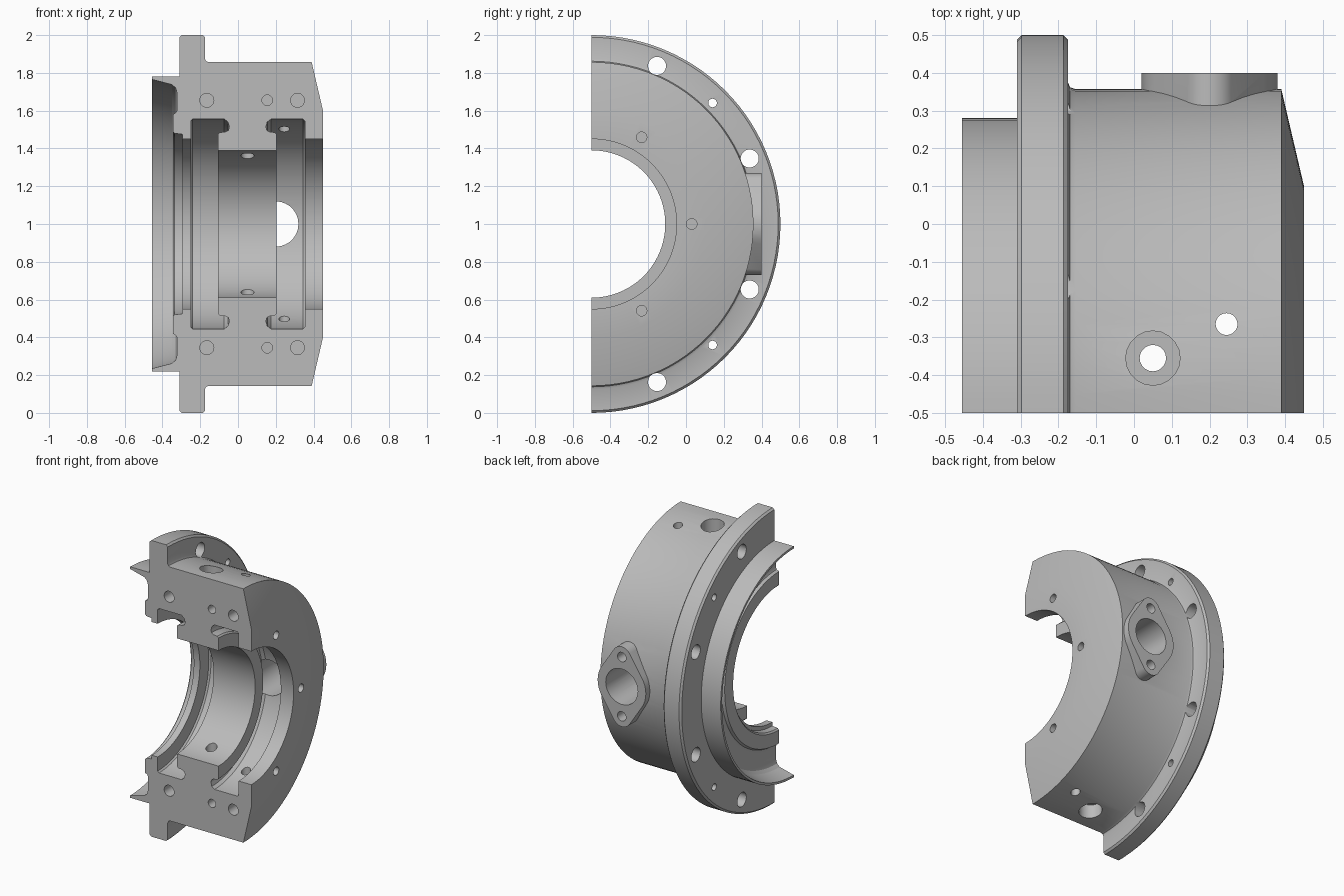
import bpy, bmesh, math
from mathutils import Matrix, Vector

cube = bpy.data.objects.get("Cube")
if cube:
    bpy.data.objects.remove(cube, do_unlink=True)

AXIS_Y, AXIS_Z = -0.5, 1.0
STEPS = 56

metal = bpy.data.materials.new("plain grey metal")
metal.use_nodes = True
GREY = (0.5, 0.5, 0.5, 1)
metal.diffuse_color = GREY
metal.node_tree.nodes["Principled BSDF"].inputs["Base Color"].default_value = GREY


def make_object(name, bm):
    bmesh.ops.recalc_face_normals(bm, faces=bm.faces)
    mesh = bpy.data.meshes.new(name)
    bm.to_mesh(mesh)
    bm.free()
    mesh.materials.append(metal)
    obj = bpy.data.objects.new(name, mesh)
    bpy.context.collection.objects.link(obj)
    return obj


def revolve_half(name, profile):
    """Sweep a closed (x, radius) profile through half a turn and cap it."""
    bm = bmesh.new()
    rings = []
    for i in range(STEPS + 1):
        a = math.pi * i / STEPS
        rings.append([bm.verts.new((x, AXIS_Y + r * math.sin(a), AXIS_Z + r * math.cos(a)))
                      for x, r in profile])
    n = len(profile)
    for a, b in zip(rings, rings[1:]):
        for j in range(n):
            k = (j + 1) % n
            bm.faces.new((a[j], a[k], b[k], b[j]))
    bm.faces.new(rings[0])
    bm.faces.new(rings[-1])
    return make_object(name, bm)


def combine(target, tool, operation):
    mod = target.modifiers.new("combine", "BOOLEAN")
    mod.operation = operation
    mod.solver = "EXACT"
    mod.object = tool
    bpy.context.view_layer.objects.active = target
    bpy.ops.object.modifier_apply(modifier=mod.name)
    bpy.data.objects.remove(tool, do_unlink=True)


def drill(target, start, end, radius, sides=20):
    """Cut a round hole from start to end."""
    start, end = Vector(start), Vector(end)
    d = end - start
    turn = d.to_track_quat("Z", "Y").to_matrix().to_4x4()
    bm = bmesh.new()
    bmesh.ops.create_cone(bm, cap_ends=True, segments=sides, radius1=radius, radius2=radius,
                          depth=d.length, matrix=Matrix.Translation((start + end) / 2) @ turn)
    cutter = make_object("drill_cutter", bm)
    cutter.hide_render = True
    combine(target, cutter, "DIFFERENCE")


# Cross-section of the housing: outside first, then the bore with two grooves
outside = [(-0.455, 0.78), (-0.31, 0.78), (-0.31, 0.988), (-0.298, 1.0), (-0.187, 1.0),
           (-0.175, 0.988), (-0.175, 0.875), (-0.169, 0.862), (-0.155, 0.857),
           (0.39, 0.857), (0.45, 0.6), (0.45, 0.45)]
right_groove = [(0.355, 0.45), (0.355, 0.545), (0.345, 0.555), (0.175, 0.555), (0.155, 0.54),
                (0.148, 0.515), (0.152, 0.497), (0.168, 0.487), (0.195, 0.485), (0.205, 0.475)]
left_groove = [(-0.105, 0.475), (-0.095, 0.485), (-0.068, 0.487), (-0.05, 0.497),
               (-0.046, 0.515), (-0.053, 0.54), (-0.073, 0.555), (-0.24, 0.555),
               (-0.25, 0.545), (-0.25, 0.45)]
end_lip = [(-0.295, 0.45), (-0.295, 0.475), (-0.335, 0.48), (-0.345, 0.49), (-0.345, 0.58),
           (-0.328, 0.59), (-0.322, 0.605), (-0.322, 0.69), (-0.33, 0.72),
           (-0.35, 0.738), (-0.455, 0.765)]
housing = revolve_half("half_housing", outside + right_groove + [(0.205, 0.39), (-0.105, 0.39)]
                       + left_groove + end_lip)

# Port boss on the back: round middle with two tapered ears
PORT_X, PORT_Y, EAR = 0.2, 0.4, 0.2
bm = bmesh.new()
for y in (0.2, PORT_Y):
    for dz, radius in ((0, 0.18), (EAR, 0.07), (-EAR, 0.07)):
        for i in range(40):
            a = math.tau * i / 40
            bm.verts.new((PORT_X + radius * math.cos(a), y, AXIS_Z + dz + radius * math.sin(a)))
hull = bmesh.ops.convex_hull(bm, input=bm.verts)
loose = [v for v in bm.verts if not v.link_faces]
bmesh.ops.delete(bm, geom=loose, context="VERTS")
bmesh.ops.dissolve_limit(bm, angle_limit=0.01, verts=bm.verts, edges=bm.edges)
combine(housing, make_object("port_boss", bm), "UNION")

# Port bore into the groove and the ear screw holes
drill(housing, (PORT_X, 0.5, AXIS_Z), (PORT_X, 0.03, AXIS_Z), 0.12, 28)
for s in (-1, 1):
    drill(housing, (PORT_X, 0.5, AXIS_Z + s * EAR), (PORT_X, 0.27, AXIS_Z + s * EAR), 0.032)

# Flange bolt holes and smaller dowel holes
for degrees, radius in ((22.5, 0.048), (45, 0.023), (67.5, 0.048)):
    for s in (-1, 1):
        a = math.radians(degrees) * s
        y, z = AXIS_Y + 0.906 * math.cos(a), AXIS_Z + 0.906 * math.sin(a)
        drill(housing, (-0.4, y, z), (-0.12, y, z), radius)

# Screw holes in the conical end
for degrees in (-60, 0, 60):
    a = math.radians(degrees)
    y, z = AXIS_Y + 0.53 * math.cos(a), AXIS_Z + 0.53 * math.sin(a)
    drill(housing, (0.5, y, z), (0.39, y, z), 0.028)

for s in (-1, 1):
    # Blind holes in the split face
    for x, radius in ((-0.165, 0.037), (0.155, 0.028), (0.315, 0.037)):
        z = AXIS_Z + s * 0.655
        drill(housing, (x, -0.6, z), (x, -0.38, z), radius)
    # Oil passages with a counterbore on the larger one
    for x, y, radius, inner, outer in ((0.05, -0.355, 0.072, 0.76, 1),
                                       (0.05, -0.355, 0.035, 0.25, 1),
                                       (0.245, -0.265, 0.029, 0.3, 1)):
        drill(housing, (x, y, AXIS_Z + s * outer), (x, y, AXIS_Z + s * inner), radius)

# Smooth the round surfaces, keeping machined edges crisp
bpy.ops.object.select_all(action="DESELECT")
housing.select_set(True)
bpy.context.view_layer.objects.active = housing
bpy.ops.object.shade_smooth_by_angle(angle=math.radians(25))
